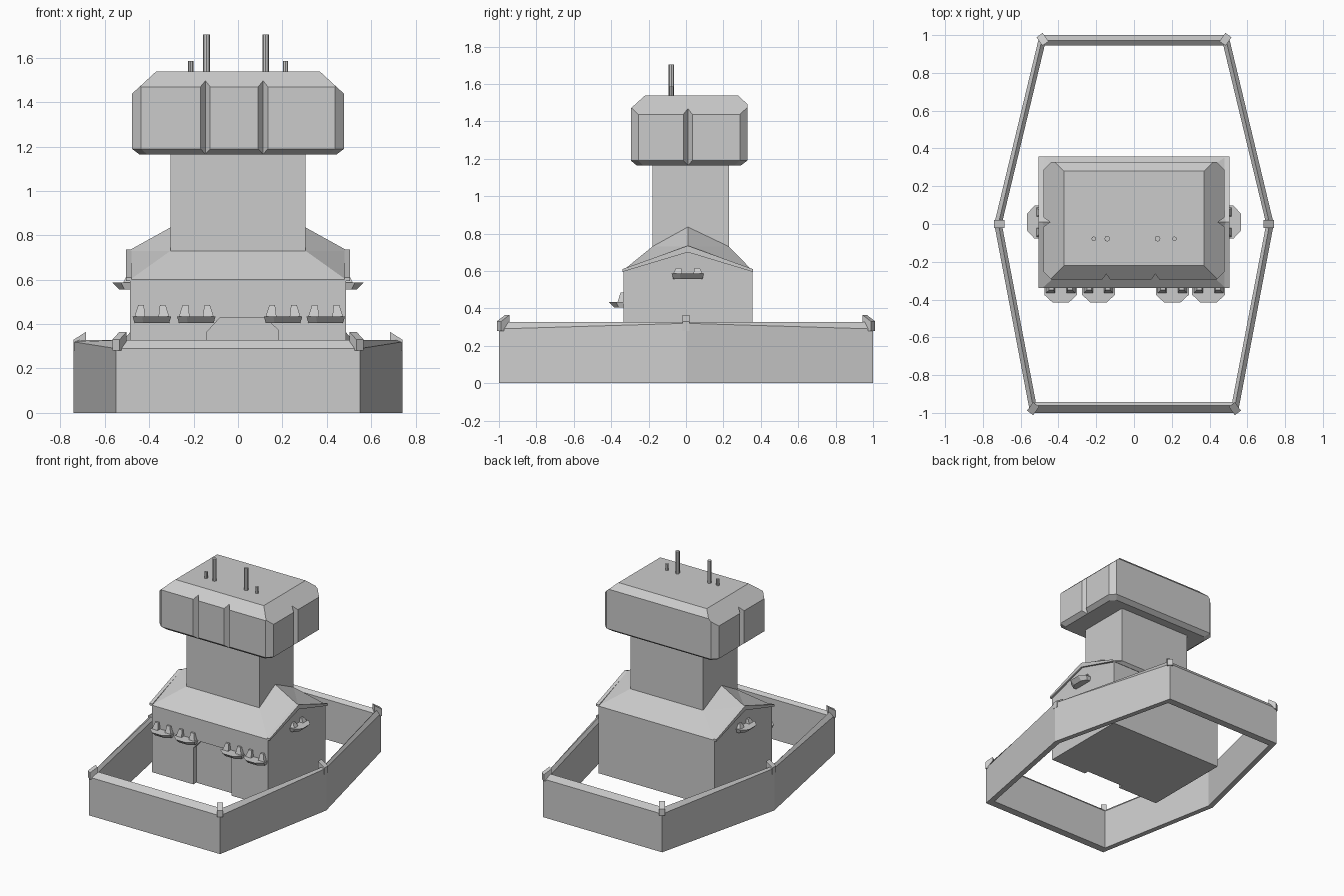
import bpy, bmesh
from mathutils import Vector

if "Cube" in bpy.data.objects:
    bpy.data.objects.remove(bpy.data.objects["Cube"])


def loft(name, rings, cap=True, closed=False):
    """Bridge equal-length rings of points; cap the ends or close into a loop."""
    bm = bmesh.new()
    vr = [[bm.verts.new(p) for p in r] for r in rings]
    n, m = len(rings[0]), len(rings)
    for i in range(m if closed else m - 1):
        a, b = vr[i], vr[(i + 1) % m]
        for j in range(n):
            k = (j + 1) % n
            bm.faces.new((a[j], a[k], b[k], b[j]))
    if cap and not closed:
        bm.faces.new(vr[0])
        bm.faces.new(vr[-1])
    bmesh.ops.recalc_face_normals(bm, faces=bm.faces)
    me = bpy.data.meshes.new(name)
    bm.to_mesh(me)
    bm.free()
    ob = bpy.data.objects.new(name, me)
    bpy.context.collection.objects.link(ob)
    return ob


def rect(x, y0, y1, z):
    return [(-x, y0, z), (x, y0, z), (x, y1, z), (-x, y1, z)]


def octagon(x, y0, y1, c, z):
    return [(-x + c, y0, z), (x - c, y0, z), (x, y0 + c, z), (x, y1 - c, z),
            (x - c, y1, z), (-x + c, y1, z), (-x, y1 - c, z), (-x, y0 + c, z)]


def cut(ob, cutter):
    cutter.hide_render = True
    mod = ob.modifiers.new("cut", 'BOOLEAN')
    mod.operation = 'DIFFERENCE'
    mod.solver = 'EXACT'
    mod.object = cutter
    bpy.context.view_layer.objects.active = ob
    bpy.ops.object.modifier_apply(modifier=mod.name)
    bpy.data.objects.remove(cutter)


# Six-sided perimeter wall with a ridged top
def hexagon(f, fy, m, b, by, zf, zs):
    return [(-f, -fy, zf), (f, -fy, zf), (m, 0, zs), (b, by, zf), (-b, by, zf), (-m, 0, zs)]


loft("perimeter_wall", [
    hexagon(.55, 1, .74, .50, 1, 0, 0),
    hexagon(.55, 1, .74, .50, 1, .29, .32),
    hexagon(.535, .962, .718, .488, .972, .328, .328),
    hexagon(.52, .942, .70, .473, .945, .305, .31),
    hexagon(.52, .942, .70, .473, .945, 0, 0)], closed=True)

# Small slant-topped posts at the wall corners, rising toward the inside
for x, y in [(.55, -1), (.74, 0), (.50, 1)]:
    for s in (-1, 1):
        inward = Vector((-s, -1.4 * (y > 0) + 1.4 * (y < 0), 0)).normalized()
        side = Vector((-inward.y, inward.x, 0)) * .02
        o = Vector((s * x, y, 0))
        i = o + inward * .055
        up = lambda p, z: p + Vector((0, 0, z))
        loft("wall_post", [
            [up(o - side, .28), up(o + side, .28), up(i + side, .28), up(i - side, .28)],
            [up(o - side, .33), up(o + side, .33), up(i + side, .365), up(i - side, .365)]])

# House body with gabled ends
gable = [(-.335, .09), (.355, .09), (.355, .60), (.01, .725), (-.335, .60)]
house = loft("house", [[(x, y, z) for y, z in gable] for x in (-.487, .487)])
door = [(-.14, .05), (.18, .05), (.18, .375), (.12, .43), (-.08, .43), (-.14, .365)]
cut(house, loft("door_cutter", [[(x, y, z) for x, z in door] for y in (-.4, -.30)]))

# Roof rising to the tower, with sloping end ridges
roof = bmesh.new()
v = {}
for s in (-1, 1):
    for key, p in {"ef": (.487, -.34, .60), "eb": (.487, .357, .60), "g": (.495, .01, .73),
                   "r": (.305, .01, .835), "tf": (.305, -.18, .73), "tb": (.305, .23, .73)}.items():
        v[key, s] = roof.verts.new((s * p[0], p[1], p[2]))
for s in (-1, 1):
    for e, t in (("ef", "tf"), ("eb", "tb")):
        roof.faces.new((v[e, s], v["g", s], v[t, s]))
        roof.faces.new((v["g", s], v["r", s], v[t, s]))
    roof.faces.new((v["ef", s], v["eb", s], v["g", s]))
    roof.faces.new((v["tf", s], v["r", s], v["tb", s]))
for a, b in (("ef", "tf"), ("tf", "tb"), ("tb", "eb"), ("eb", "ef")):
    roof.faces.new((v[a, -1], v[a, 1], v[b, 1], v[b, -1]))
bmesh.ops.recalc_face_normals(roof, faces=roof.faces)
mesh = bpy.data.meshes.new("roof")
roof.to_mesh(mesh)
roof.free()
bpy.context.collection.objects.link(bpy.data.objects.new("roof", mesh))

# Gable edge trim
trim = [(-.34, .595), (.01, .70), (.357, .595), (.357, .61), (.01, .735), (-.34, .61)]
for s in (-1, 1):
    loft("gable_trim", [[(s * x, y, z) for y, z in trim] for x in (.48, .505)])


# Awnings: faceted hood plus two tapered brackets; u runs along the wall, d away from it
def awning(name, place, h):
    def ring(w, d, z):
        c = d * .5
        return [place(u, e, z) for u, e in
                [(-w, -.01), (w, -.01), (w, c), (w * .5, d), (-w * .5, d), (-w, c)]]
    loft(name, [ring(.078, .05, -.03), ring(.087, .08, 0)])
    for s in (-1, 1):
        loft(name + "_bracket", [
            [place(s * u, d, z) for u, d in ((.03, -.01), (.078, -.01), (.078, a), (.03, a))]
            if z == 0 else
            [place(s * u, d, z) for u, d in ((.036, -.01), (.062, -.01), (.062, a), (.036, a))]
            for z, a in ((0, .03), (h, .015))])


for cx in (-.388, -.188, .203, .395):
    awning("front_awning", lambda u, d, z: (cx + u, -.335 - d, .435 + z), .05)
for s in (-1, 1):
    awning("side_awning", lambda u, d, z: (s * (.487 + d), .01 + u, .587 + z), .03)

# Tower shaft
loft("tower_shaft", [rect(.305, -.18, .23, .60), rect(.305, -.18, .23, 1.18)])

# Tower head with chamfered corners and a sloping top
head = loft("tower_head", [
    octagon(.445, -.265, .295, .035, 1.165),
    octagon(.478, -.295, .328, .04, 1.19),
    octagon(.478, -.295, .328, .04, 1.60)])
top = [rect(.60, -.455, .505, 1.325), rect(.37, -.22, .28, 1.537)]
keep = loft("roof_cutter", [rect(.60, -.455, .505, 1.0)] + top)
keep.hide_render = True
mod = head.modifiers.new("slope", 'BOOLEAN')
mod.operation = 'INTERSECT'
mod.solver = 'EXACT'
mod.object = keep
bpy.context.view_layer.objects.active = head
bpy.ops.object.modifier_apply(modifier=mod.name)
bpy.data.objects.remove(keep)

# Vertical V grooves in the head's front and sides
for x in (-.147, .113):
    tri = [(x - .04, -.32), (x + .04, -.32), (x, -.265)]
    cut(head, loft("groove_cutter", [[(a, b, z) for a, b in tri] for z in (1.1, 1.7)]))
for s in (-1, 1):
    tri = [(s * .50, -.03), (s * .50, .05), (s * .445, .01)]
    cut(head, loft("groove_cutter", [[(a, b, z) for a, b in tri] for z in (1.1, 1.7)]))

# Antennas
for x, z, r in ((-.213, 1.585, .012), (-.142, 1.705, .015), (.125, 1.705, .015), (.214, 1.585, .012)):
    bpy.ops.mesh.primitive_cylinder_add(vertices=8, radius=r, depth=z - 1.52,
                                        location=(x, -.078, (z + 1.52) / 2))
    bpy.context.object.name = "antenna"
